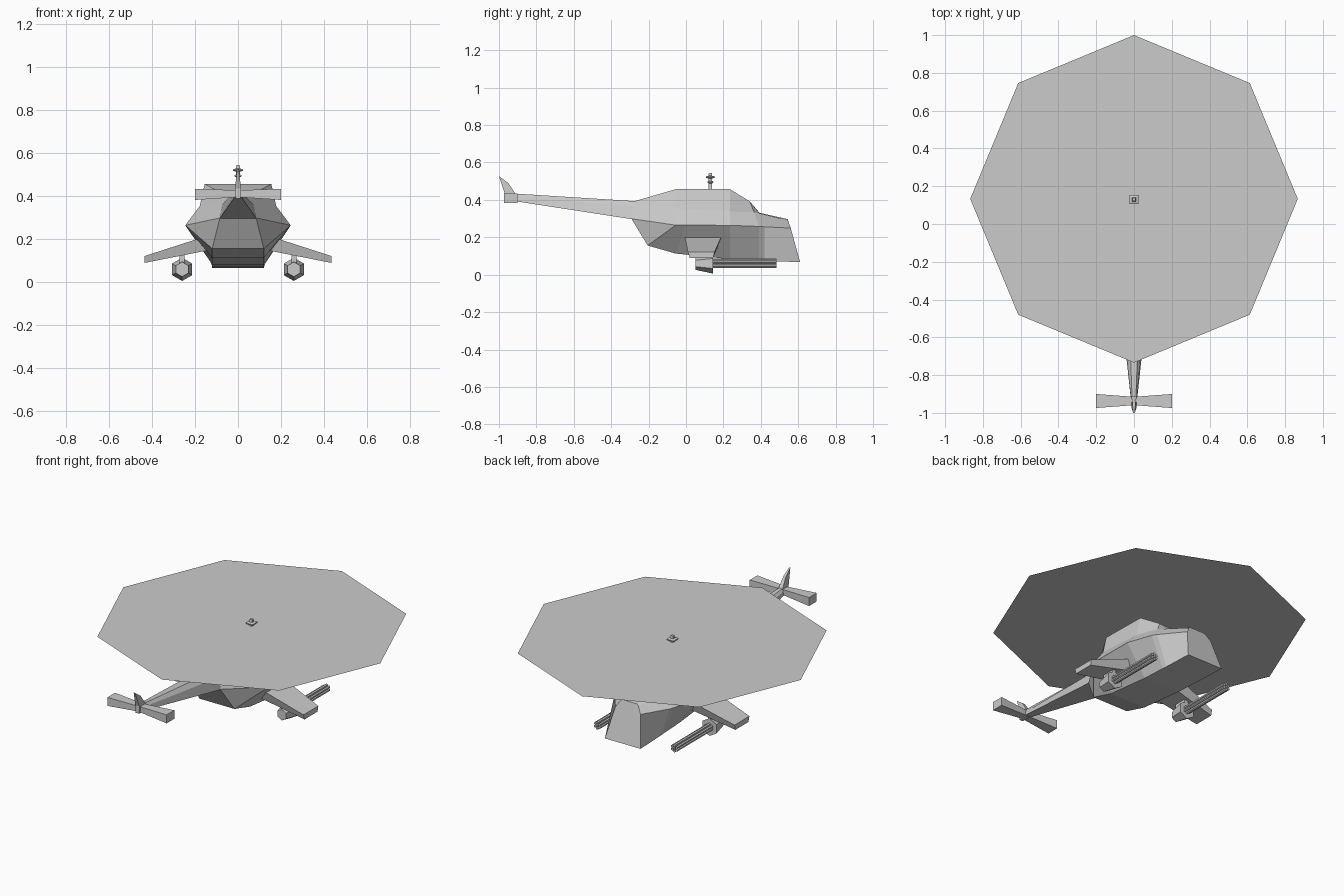
import bpy, bmesh, math
from mathutils import Vector, Matrix

if "Cube" in bpy.data.objects:
    bpy.data.objects.remove(bpy.data.objects["Cube"])

grey = bpy.data.materials.new("light_grey")
grey.diffuse_color = (0.6, 0.6, 0.6, 1)
grey.use_nodes = True
grey.node_tree.nodes["Principled BSDF"].inputs["Base Color"].default_value = grey.diffuse_color


def finish(name, bm, recalc=True):
    bmesh.ops.remove_doubles(bm, verts=bm.verts, dist=0.0005)
    if recalc:
        bmesh.ops.recalc_face_normals(bm, faces=bm.faces)
    me = bpy.data.meshes.new(name)
    bm.to_mesh(me)
    bm.free()
    me.materials.append(grey)
    ob = bpy.data.objects.new(name, me)
    bpy.context.collection.objects.link(ob)
    return ob


def loft(name, rings):
    """Skin a list of equal-length closed rings and cap both ends."""
    bm = bmesh.new()
    vs = [[bm.verts.new(p) for p in r] for r in rings]
    n = len(vs[0])
    for a, b in zip(vs, vs[1:]):
        for i in range(n):
            j = (i + 1) % n
            bm.faces.new((a[i], a[j], b[j], b[i]))
    bm.faces.new(vs[0])
    bm.faces.new(vs[-1])
    bmesh.ops.dissolve_degenerate(bm, edges=bm.edges, dist=0.0005)
    return finish(name, bm)


def mirrored(half):
    """Close a right-hand half section with its left-hand reflection."""
    return half + [(-x, y, z) for x, y, z in reversed(half)]


def ngon_y(x, y, z, r, n=6):
    return [(x + r * math.sin(2 * math.pi * i / n), y,
             z + r * math.cos(2 * math.pi * i / n)) for i in range(n)]


# Fuselage: half sections run roof, shoulder, belt, keel from tail to nose
sections = [
    [(.035, -.275, .393), (.07, -.28, .365), (.085, -.29, .299), (.085, -.29, .296)],
    [(.155, -.055, .457), (.178, -.055, .355), (.245, -.055, .265), (.12, -.205, .156)],
    [(.155, 0, .457), (.178, 0, .352), (.245, 0, .265), (.12, -.055, .113)],
    [(.15, .235, .457), (.178, .235, .338), (.245, .235, .264), (.12, .235, .083)],
    [(.10, .34, .393), (.135, .365, .333), (.20, .39, .258), (.12, .39, .076)],
    [(.085, .393, .331), (.12, .393, .328), (.185, .42, .256), (.12, .42, .074)],
    [(.05, .543, .297), (.06, .545, .29), (.085, .56, .249), (.12, .61, .067)],
]
loft("fuselage", [mirrored(s) for s in sections])

# Tail boom
loft("tail_boom", [
    mirrored([(.035, -.27, .393), (.07, -.275, .365), (.085, -.29, .297)]),
    mirrored([(.010, -.92, .434), (.015, -.92, .415), (.018, -.915, .393)]),
])

# Tail fin, thin plate tapering upwards
fin = [(-.97, .39, .012), (-.97, .436, .014), (-1.0, .527, .004),
       (-.95, .49, .008), (-.91, .43, .014), (-.91, .39, .012)]
loft("tail_fin", [[(s * w, y, z) for y, z, w in fin] for s in (-1, 1)])

# Stabiliser, narrower in the middle
loft("stabiliser", [
    [(x, yc - hy, zc - hz), (x, yc + hy, zc - hz), (x, yc + hy, zc + hz), (x, yc - hy, zc + hz)]
    for x, yc, hy, zc, hz in ((-.2, -.937, .037, .409, .026),
                              (0, -.937, .022, .412, .016),
                              (.2, -.937, .037, .409, .026))])

for s, side in ((1, "right"), (-1, "left")):
    # Stub wing
    loft(side + "_wing", [
        [(s * .14, -.01, .217), (s * .14, .195, .217), (s * .14, .17, .148), (s * .14, .01, .148)],
        [(s * .435, .01, .122), (s * .435, .153, .122), (s * .435, .145, .09), (s * .435, .02, .09)]])
    # Gun pod hung under the wing
    loft(side + "_gun_pod", [ngon_y(s * .26, .05, .06, .034),
                             ngon_y(s * .26, .145, .06, .054)])
    # Pylon joining pod to wing
    loft(side + "_pylon", [[(s * .26 + dx, y, z) for dx, y in
                            ((-.012, .06), (.012, .06), (.012, .14), (-.012, .14))]
                           for z in (.08, .15)])
    # Ring of gun barrels
    for i in range(6):
        a = math.tau * i / 6
        bx, bz = s * .26 + .017 * math.sin(a), .06 + .017 * math.cos(a)
        loft(f"{side}_barrel_{i}", [ngon_y(bx, y, bz, .0085) for y in (.14, .485)])

# Rotor mast with collars: square sections of (half width, height)
mast = [(.009, .44), (.009, .488), (.016, .492), (.016, .498), (.009, .502),
        (.009, .514), (.024, .519), (.024, .525), (.010, .529), (.008, .545)]
loft("rotor_mast", [[(sx * w, .13 + sy * w, z) for sx, sy in
                     ((-1, -1), (1, -1), (1, 1), (-1, 1))] for w, z in mast])

# Rotor disc: single flat octagon
bm = bmesh.new()
bm.faces.new([bm.verts.new((.867 * math.sin(-math.tau * i / 8),
                            .133 + .867 * math.cos(math.tau * i / 8), .505)) for i in range(8)])
finish("rotor_disc", bm, recalc=False)
